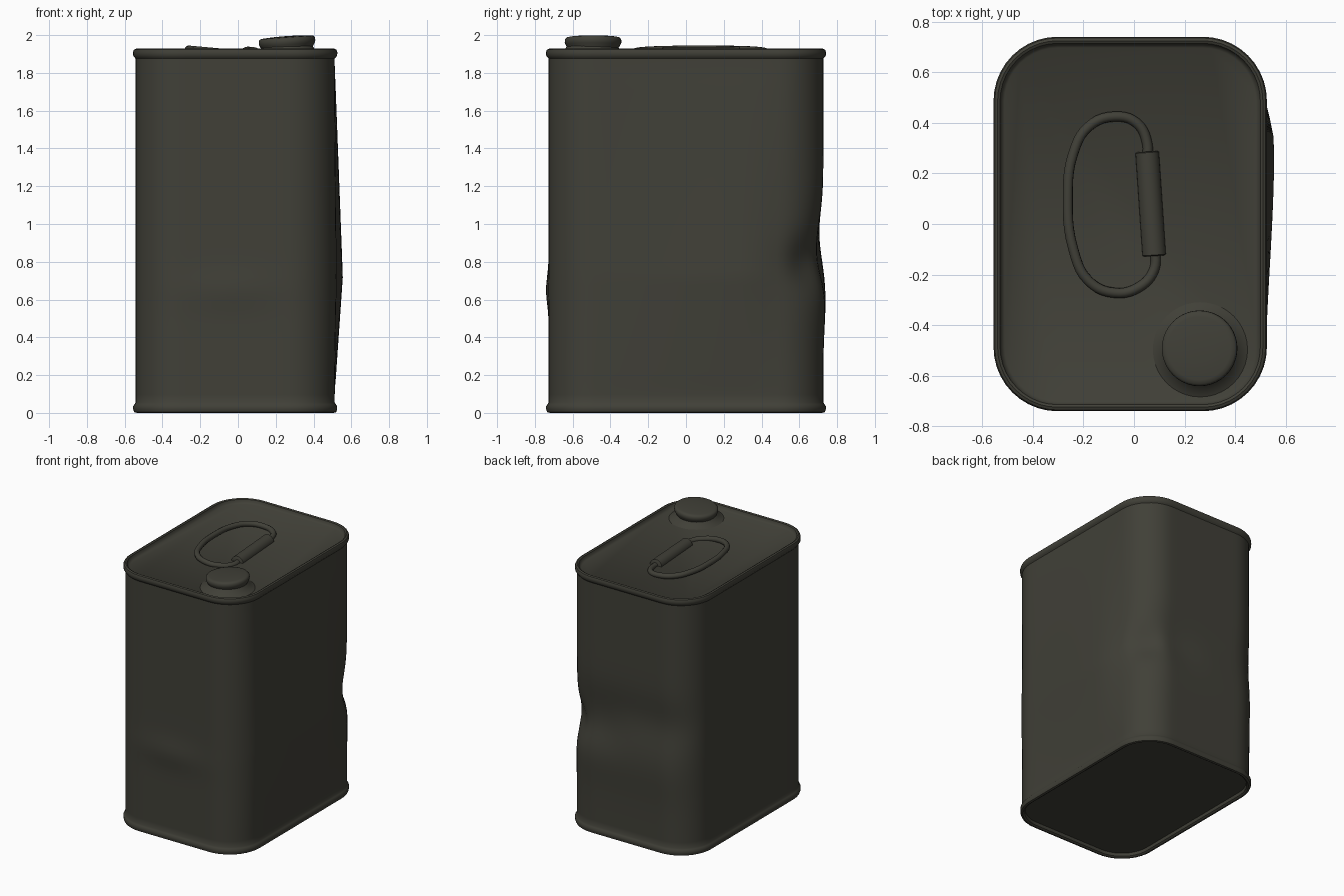
import bpy, bmesh, math
from mathutils import Vector

if "Cube" in bpy.data.objects:
    bpy.data.objects.remove(bpy.data.objects["Cube"])

olive = bpy.data.materials.new("dark_olive_paint")
olive.diffuse_color = (0.052, 0.051, 0.039, 1)
olive.use_nodes = True
olive.node_tree.nodes["Principled BSDF"].inputs["Base Color"].default_value = olive.diffuse_color


def finish(obj, angle=40):
    obj.data.materials.clear()
    obj.data.materials.append(olive)
    bpy.ops.object.select_all(action='DESELECT')
    obj.select_set(True)
    bpy.context.view_layer.objects.active = obj
    bpy.ops.object.shade_smooth_by_angle(angle=math.radians(angle))


def loft(name, rings, angle=40):
    """Skin a stack of closed rings and cap both ends."""
    bm = bmesh.new()
    vr = [[bm.verts.new(p) for p in r] for r in rings]
    n = len(vr[0])
    for a, b in zip(vr, vr[1:]):
        for i in range(n):
            j = (i + 1) % n
            bm.faces.new((a[i], a[j], b[j], b[i]))
    bm.faces.new(vr[0][::-1])
    bm.faces.new(vr[-1])
    bmesh.ops.recalc_face_normals(bm, faces=bm.faces)
    me = bpy.data.meshes.new(name)
    bm.to_mesh(me)
    bm.free()
    obj = bpy.data.objects.new(name, me)
    bpy.context.collection.objects.link(obj)
    finish(obj, angle)
    return obj


def lathe(name, profile, n=40):
    return loft(name, [[(r * math.cos(2 * math.pi * i / n), r * math.sin(2 * math.pi * i / n), z)
                        for i in range(n)] for r, z in profile])


# --- Can body: rounded rectangle with subdivided sides ---
CX, HX, HY, R = -0.015, 0.527, 0.727, 0.24


def outline(off):
    pts = []
    corners = [(1, 1, 0), (-1, 1, 90), (-1, -1, 180), (1, -1, 270)]
    for k, (sx, sy, a0) in enumerate(corners):
        c = Vector((CX + sx * (HX - R), sy * (HY - R)))
        for i in range(11):
            a = math.radians(a0 + 9 * i)
            pts.append(c + (R + off) * Vector((math.cos(a), math.sin(a))))
        nx, ny, a1 = corners[(k + 1) % 4]
        a = math.radians(a1)
        end = Vector((CX + nx * (HX - R), ny * (HY - R))) + (R + off) * Vector((math.cos(a), math.sin(a)))
        start = pts[-1].copy()
        for i in range(1, 14):
            pts.append(start.lerp(end, i / 14))
    return pts


def g(v, s):
    return math.exp(-(v / s) ** 2)


def dented(p, z):
    x, y = p
    w = min(1, (z - 0.055) / 0.12, (1.875 - z) / 0.12)
    dx = dy = 0
    # bulge on the right side
    if x > 0.2:
        tri = max(0, min((z - 0.1) / 0.62, (1.85 - z) / 1.13))
        dx += 0.043 * tri * g(y - 0.3, 0.17 if y > 0.3 else 0.65) * min(1, (x / 0.5) ** 3)
    # dents across the back
    if y > 0.4:
        k = ((y - 0.4) / 0.33) ** 2
        dy += k * (-0.022 * g(z - 0.95, 0.17) + 0.012 * g(z - 0.6, 0.2)
                   - 0.022 * g(x - 0.22, 0.2) * g(z - 0.8, 0.15))
    # knocked-in back right corner
    c = g(x - 0.45, 0.13) * g(y - 0.66, 0.13) * g(z - 0.79, 0.13)
    dx -= 0.04 * c
    dy -= 0.03 * c
    # faint ripple on the front
    if y < -0.6:
        dy -= 0.014 * g(z - 0.65, 0.1) * g(x + 0.05, 0.25)
    return (x + dx * w, y + dy * w, z)


bottom = [(-0.022, 0.03), (-0.018, 0.008), (-0.006, 0), (0.008, 0.004),
          (0.013, 0.018), (0.013, 0.035), (0.006, 0.046)]
top = [(0.006, 1.882), (0.013, 1.892), (0.014, 1.91), (0.009, 1.923), (-0.002, 1.928),
       (-0.012, 1.923), (-0.017, 1.905), (-0.03, 1.895)]
rings = [[(p.x, p.y, z) for p in outline(o)] for o, z in bottom]
ROWS = 44
for i in range(ROWS + 1):
    z = 0.055 + 1.82 * i / ROWS
    rings.append([dented(p, z) for p in outline(0)])
rings += [[(p.x, p.y, z) for p in outline(o)] for o, z in top]
loft("can_body", rings)

# --- Spout neck flaring out of the lid, and tilted screw cap ---
neck = lathe("spout_neck", [(0.20, 1.89), (0.18, 1.898), (0.163, 1.91), (0.148, 1.922), (0.13, 1.945)])
neck.location = (0.262, -0.497, 0)
cap = lathe("screw_cap", [(0.128, -0.015), (0.134, 0.0), (0.146, 0.02), (0.15, 0.032), (0.149, 0.048),
                          (0.141, 0.057), (0.125, 0.06), (0.06, 0.064), (0.01, 0.065)])
cap.location = (0.262, -0.492, 1.93)
cap.rotation_euler = (0, math.radians(-4), 0)

# --- Wire handle loop, leaning down to the right ---
path = [(0.05, 0.24), (0.052, 0.32), (0.01, 0.4), (-0.08, 0.425), (-0.18, 0.385), (-0.24, 0.28),
        (-0.262, 0.1), (-0.24, -0.1), (-0.18, -0.225), (-0.08, -0.272), (0.02, -0.25),
        (0.08, -0.18), (0.082, -0.09)]
cu = bpy.data.curves.new("handle_wire", 'CURVE')
cu.dimensions = '3D'
cu.bevel_depth = 0.02
cu.bevel_resolution = 3
cu.resolution_u = 5
cu.use_fill_caps = True
sp = cu.splines.new('BEZIER')
sp.bezier_points.add(len(path) - 1)
for bp, (x, y) in zip(sp.bezier_points, path):
    bp.co = (x, y, 1.925 - 0.09 * (x + 0.26))
    bp.handle_left_type = bp.handle_right_type = 'AUTO'
wire = bpy.data.objects.new("handle_wire", cu)
bpy.context.collection.objects.link(wire)
bpy.ops.object.select_all(action='DESELECT')
wire.select_set(True)
bpy.context.view_layer.objects.active = wire
bpy.ops.object.convert(target='MESH')
finish(bpy.context.view_layer.objects.active, 50)

# --- Grip sleeve on the straight part of the wire ---
grip = lathe("handle_grip", [(0.04, -0.207), (0.047, -0.203), (0.047, 0.203), (0.04, 0.207)], 20)
a, b = Vector((0.052, 0.285, 1.892)), Vector((0.08, -0.125, 1.89))
grip.location = (a + b) / 2
grip.rotation_euler = (a - b).to_track_quat('Z', 'Y').to_euler()
